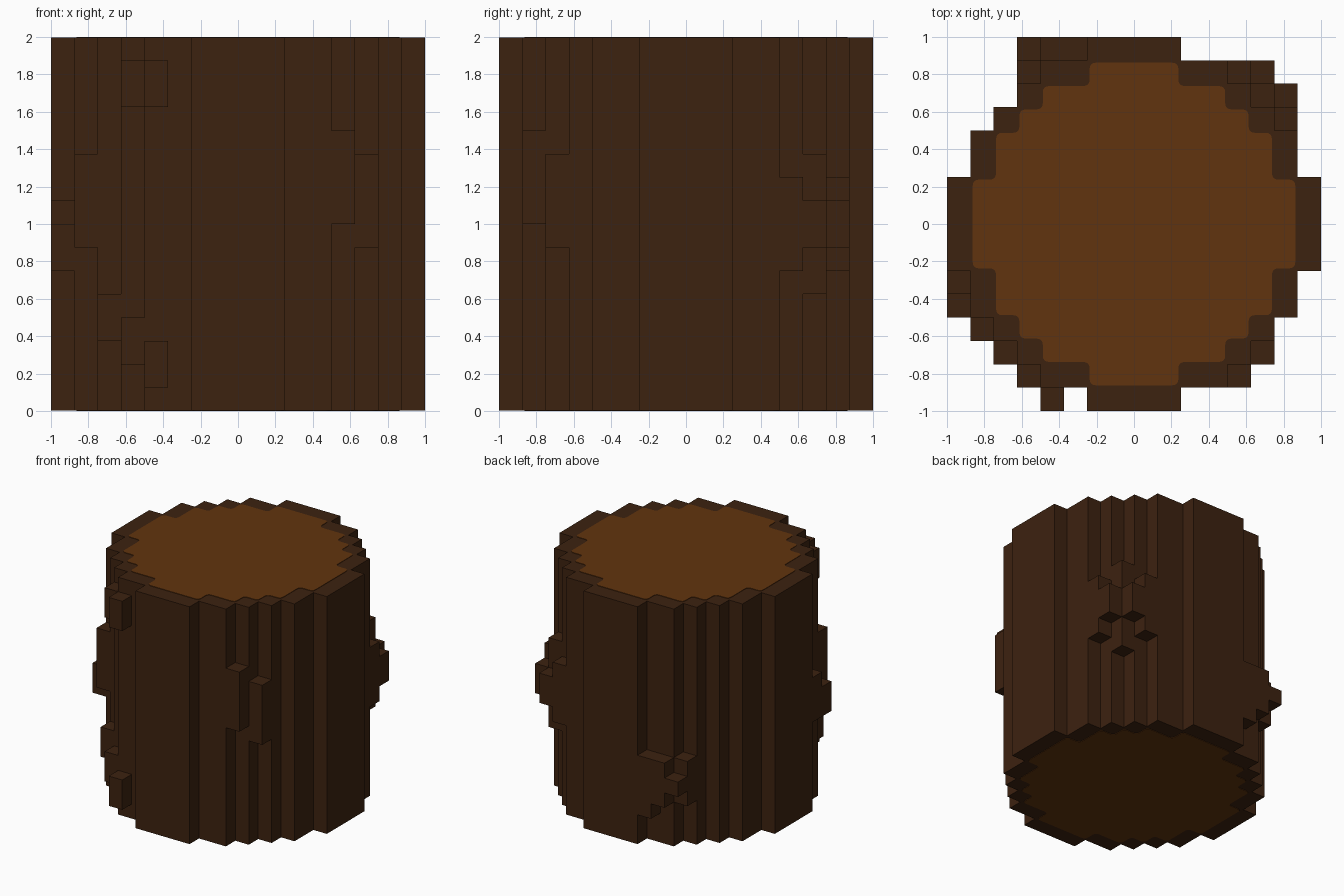
import bpy, bmesh, math
from mathutils import Vector

if "Cube" in bpy.data.objects:
    bpy.data.objects.remove(bpy.data.objects["Cube"], do_unlink=True)

U = 0.125       # size of one block
PLATE = 0.004   # thickness of the cut-wood plates


def make_material(name, rgb):
    m = bpy.data.materials.new(name)
    m.use_nodes = True
    m.diffuse_color = (*rgb, 1)
    bsdf = m.node_tree.nodes["Principled BSDF"]
    bsdf.inputs["Base Color"].default_value = (*rgb, 1)
    bsdf.inputs["Roughness"].default_value = 0.9
    return m


BARK = make_material("dark bark brown", (0.0460, 0.0160, 0.0050))
WOOD = make_material("cut wood orange brown", (0.1200, 0.0343, 0.0044))


def finish(name, bm, material):
    bmesh.ops.recalc_face_normals(bm, faces=bm.faces)
    mesh = bpy.data.meshes.new(name)
    bm.to_mesh(mesh)
    bm.free()
    mesh.materials.append(material)
    ob = bpy.data.objects.new(name, mesh)
    bpy.context.collection.objects.link(ob)
    return ob


def prism(name, outline, z0, z1, material):
    """Extrude a closed outline between two heights."""
    bm = bmesh.new()
    face = bm.faces.new([bm.verts.new((x, y, z0)) for x, y in outline])
    ext = bmesh.ops.extrude_face_region(bm, geom=[face])
    moved = [v for v in ext["geom"] if isinstance(v, bmesh.types.BMVert)]
    bmesh.ops.translate(bm, verts=moved, vec=(0, 0, z1 - z0))
    return finish(name, bm, material)


def four_way(quarter):
    """Repeat a quarter outline around the centre."""
    pts = list(quarter)
    for _ in range(3):
        quarter = [(-y, x) for x, y in quarter]
        pts += quarter
    return [(x * U, y * U) for x, y in pts]


def rounded(pts, r, n=4):
    """Round every corner of an outline."""
    out = []
    for i, p in enumerate(pts):
        p = Vector(p)
        a = p + (Vector(pts[i - 1]) - p).normalized() * r
        b = p + (Vector(pts[(i + 1) % len(pts)]) - p).normalized() * r
        for k in range(n + 1):
            t = k / n
            out.append(tuple(a * (1 - t) ** 2 + p * 2 * t * (1 - t) + b * t * t))
    return out


# Stepped round trunk
trunk_quarter = [(8, 2), (7, 2), (7, 4), (6, 4), (6, 5), (5, 5),
                 (5, 6), (4, 6), (4, 7), (2, 7), (2, 8)]
prism("trunk", four_way(trunk_quarter), PLATE, 2 - PLATE, BARK)

# Cut wood on both ends
wood_quarter = [(x - 0.1, y - 0.1) for x, y in
                [(7, 2), (6, 2), (6, 4), (5, 4), (5, 5), (4, 5), (4, 6), (2, 6), (2, 7)]]
wood = rounded(four_way(wood_quarter), 0.035)
prism("top_wood", wood, 2 - PLATE, 2, WOOD)
prism("bottom_wood", wood, 0, PLATE, WOOD)

# Bark growths: block column (x, y) and its bottom and top height, in blocks
GROWTHS = {
    "front_left_growth": [(4, -7, 8, 12), (5, -6, 7, 11)],
    "back_left_growth": [(4, 6, 6, 10), (5, 5, 5, 11), (6, 4, 6, 10),
                         (5, 6, 7, 9), (6, 5, 7, 9)],
    "back_right_growth": [(-3, 7, 2, 6), (-4, 7, 3, 6), (-5, 7, 4, 5), (-5, 6, 3, 6)],
    "front_right_growth": [(-8, -3, 6, 9), (-8, -4, 6, 8), (-7, -5, 7, 11),
                           (-6, -6, 3, 5), (-5, -7, 2, 4), (-4, -8, 1, 3),
                           (-5, -7, 13, 15), (-4, -8, 13, 15)],
}
REACH = [8, 8, 7, 7, 6, 5, 4, 2]   # trunk half width for each block row


def in_trunk(x, y):
    col, row = abs(x + 0.5), abs(y + 0.5)
    return col < 8 and row < REACH[int(col)]


def growth(name, columns):
    """Build blocks, keeping only the faces that are not against other blocks."""
    cells = {(x, y, z) for x, y, a, b in columns for z in range(a, b)}
    bm = bmesh.new()
    for cell in sorted(cells):
        c = Vector(cell) + Vector((0.5, 0.5, 0.5))
        for axis in range(3):
            for s in (-1, 1):
                n = list(cell)
                n[axis] += s
                if tuple(n) in cells or in_trunk(n[0], n[1]):
                    continue
                corners = []
                for p, q in ((-1, -1), (1, -1), (1, 1), (-1, 1)):
                    d = Vector((0, 0, 0))
                    d[axis] = s
                    d[(axis + 1) % 3] = p * s
                    d[(axis + 2) % 3] = q
                    corners.append(bm.verts.new((c + d * 0.5) * U))
                bm.faces.new(corners)
    bmesh.ops.remove_doubles(bm, verts=bm.verts, dist=0.001)
    bmesh.ops.dissolve_limit(bm, angle_limit=math.radians(1),
                             verts=bm.verts, edges=bm.edges)
    # Faces are already wound outward
    mesh = bpy.data.meshes.new(name)
    bm.to_mesh(mesh)
    bm.free()
    mesh.materials.append(BARK)
    bpy.context.collection.objects.link(bpy.data.objects.new(name, mesh))


for growth_name, column_list in GROWTHS.items():
    growth(growth_name, column_list)
